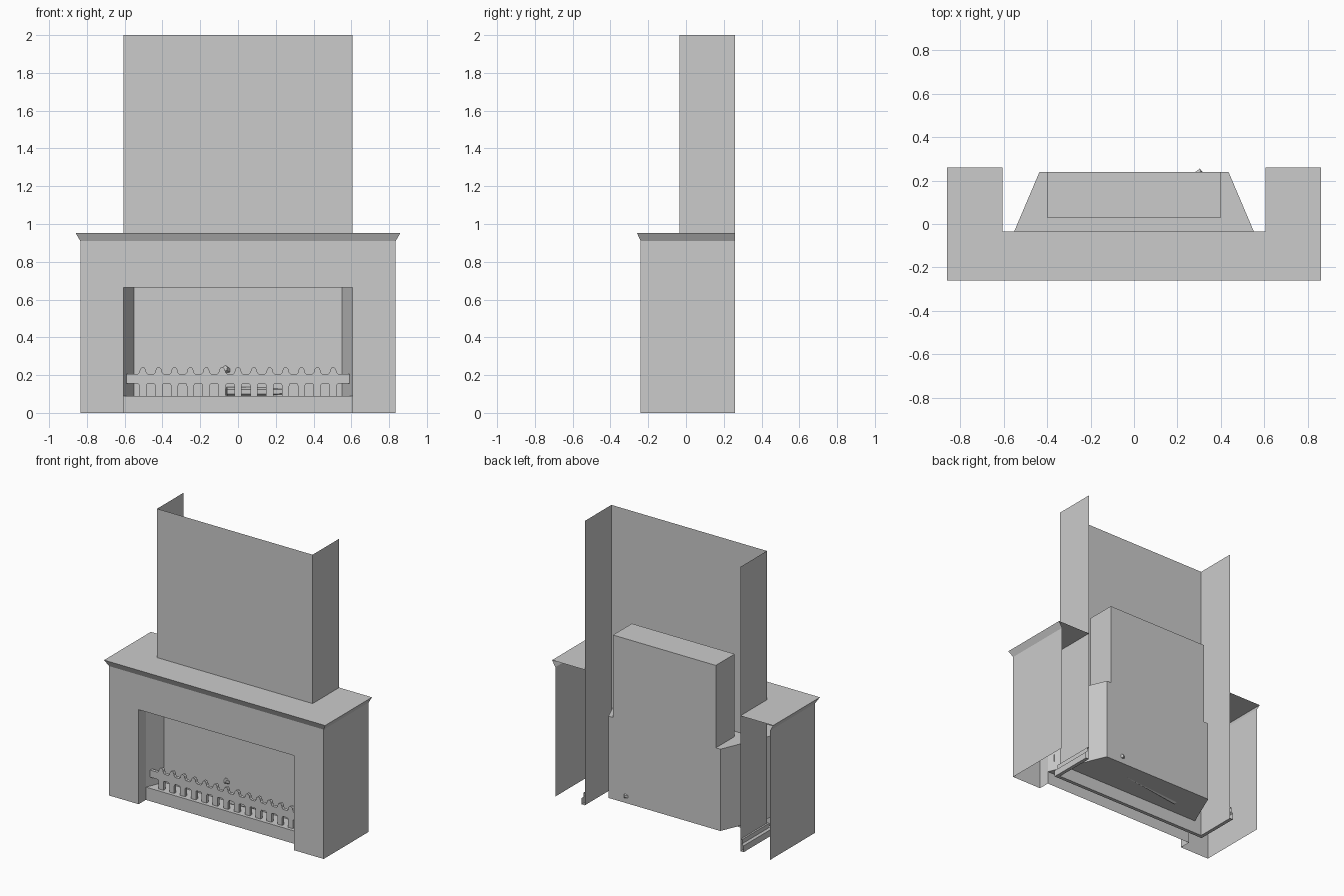
import bpy, bmesh, math
from mathutils import Vector

if "Cube" in bpy.data.objects:
    bpy.data.objects.remove(bpy.data.objects["Cube"])


def finish(name, bm):
    bmesh.ops.remove_doubles(bm, verts=bm.verts, dist=0.0005)
    bmesh.ops.recalc_face_normals(bm, faces=bm.faces)
    me = bpy.data.meshes.new(name)
    bm.to_mesh(me)
    bm.free()
    ob = bpy.data.objects.new(name, me)
    bpy.context.collection.objects.link(ob)
    return ob


def face(bm, pts):
    return bm.faces.new([bm.verts.new(p) for p in pts])


def flat(bm, pts, z):
    return face(bm, [(x, y, z) for x, y in pts])


def walls(bm, low, z0, z1, high=None, closed=False):
    """Vertical (or flared, if high is given) sheets along a plan path."""
    high = high or low
    n = len(low)
    for i in range(n if closed else n - 1):
        j = (i + 1) % n
        face(bm, [(*low[i], z0), (*low[j], z0), (*high[j], z1), (*high[i], z1)])


def u_path(x, front, back):
    return [(-x, back), (-x, front), (x, front), (x, back)]


BACK, BREAST, HEARTH = 0.26, -0.035, -0.16
OPEN_X, OPEN_Z, FLOOR = 0.605, 0.665, 0.09

# Chimney breast: three tall sheets, open at the back
bm = bmesh.new()
walls(bm, u_path(OPEN_X, BREAST, BACK), 0.0, 2.0)
finish("chimney_breast", bm)

# Skirting around the foot of the breast, with a stepped section
bm = bmesh.new()
steps = [(0.0, 0.0), (0.025, 0.0), (0.025, 0.045), (0.012, 0.055), (0.012, 0.085), (0.0, 0.085)]
for (d0, z0), (d1, z1) in zip(steps, steps[1:]):
    walls(bm, u_path(OPEN_X + d0, BREAST - d0, BACK), z0, z1,
          u_path(OPEN_X + d1, BREAST - d1, BACK))
finish("skirting", bm)

# Surround: front with opening, outer sides, jambs and soffit
bm = bmesh.new()
f = -0.24
face(bm, [(x, f, z) for x, z in [
    (-0.835, 0), (-OPEN_X, 0), (-OPEN_X, OPEN_Z), (OPEN_X, OPEN_Z),
    (OPEN_X, 0), (0.835, 0), (0.835, 0.91), (-0.835, 0.91)]])
for s in (-1, 1):
    walls(bm, [(s * 0.835, f), (s * 0.835, BACK)], 0, 0.91)
    walls(bm, [(s * OPEN_X, f), (s * OPEN_X, HEARTH)], 0, OPEN_Z)
flat(bm, [(-OPEN_X, f), (OPEN_X, f), (OPEN_X, HEARTH), (-OPEN_X, HEARTH)], OPEN_Z)
finish("surround", bm)

# Mantel shelf: flared edge and a top notched around the breast
bm = bmesh.new()
walls(bm, u_path(0.835, f, BACK), 0.91, 0.953, u_path(0.86, -0.26, BACK))
flat(bm, u_path(0.86, -0.26, BACK) + u_path(OPEN_X, BREAST, BACK)[::-1], 0.953)
finish("mantel_shelf", bm)

# Firebox with splayed sides
bm = bmesh.new()
plan = [(-OPEN_X, HEARTH), (-0.435, 0.24), (0.435, 0.24), (OPEN_X, HEARTH)]
walls(bm, plan, FLOOR, OPEN_Z)
flat(bm, plan, FLOOR)
flue = [(-0.4, 0.24), (-0.4, 0.03), (0.4, 0.03), (0.4, 0.24)]
flat(bm, plan[:2] + flue + plan[2:], OPEN_Z)
walls(bm, [plan[0], plan[3]], 0, FLOOR)          # hearth riser
finish("firebox", bm)

# Smoke chamber above the firebox
bm = bmesh.new()
walls(bm, flue, OPEN_Z, 1.245, closed=True)
flat(bm, flue, 1.245)
finish("smoke_chamber", bm)

# Grate: one band with repeated legs and rounded finials
legs = [(i - 6) * 0.084 for i in range(13)]
bump = [(-0.027, 0.205), (-0.019, 0.213), (-0.014, 0.232), (-0.007, 0.24)]
bump += [(-x, z) for x, z in bump[::-1]]
leg = [(0.027, 0.155), (0.021, 0.151), (0.019, 0.142), (0.019, 0.09)]
leg += [(-x, z) for x, z in leg[::-1]]
outline = [(-0.59, 0.155), (-0.59, 0.205)]
outline += [(c + x, z) for c in legs for x, z in bump]
outline += [(0.59, 0.205), (0.59, 0.155)]
outline += [(c + x, z) for c in legs[::-1] for x, z in leg]
bm = bmesh.new()
front = face(bm, [(x, -0.136, z) for x, z in outline])
ret = bmesh.ops.extrude_face_region(bm, geom=[front], use_keep_orig=True)
moved = [v for v in ret["geom"] if isinstance(v, bmesh.types.BMVert)]
bmesh.ops.translate(bm, verts=moved, vec=(0, 0.022, 0))
finish("grate", bm)

# Logs lying on the hearth
logs = [((-0.06, -0.06, 0.112), (0.25, -0.02, 0.112), 0.026),
        ((-0.05, -0.04, 0.11), (0.31, 0.245, 0.14), 0.018),
        ((-0.07, -0.045, 0.235), (0.12, 0.2, 0.11), 0.018),
        ((-0.3, 0.06, 0.105), (0.2, 0.12, 0.11), 0.024)]
for i, (a, b, r) in enumerate(logs):
    a, b = Vector(a), Vector(b)
    bpy.ops.mesh.primitive_cone_add(vertices=6, radius1=r, radius2=r * 0.8,
                                    depth=(b - a).length, location=(a + b) / 2)
    ob = bpy.context.object
    ob.name = f"log_{i + 1}"
    ob.rotation_euler = (b - a).to_track_quat('Z', 'Y').to_euler()
